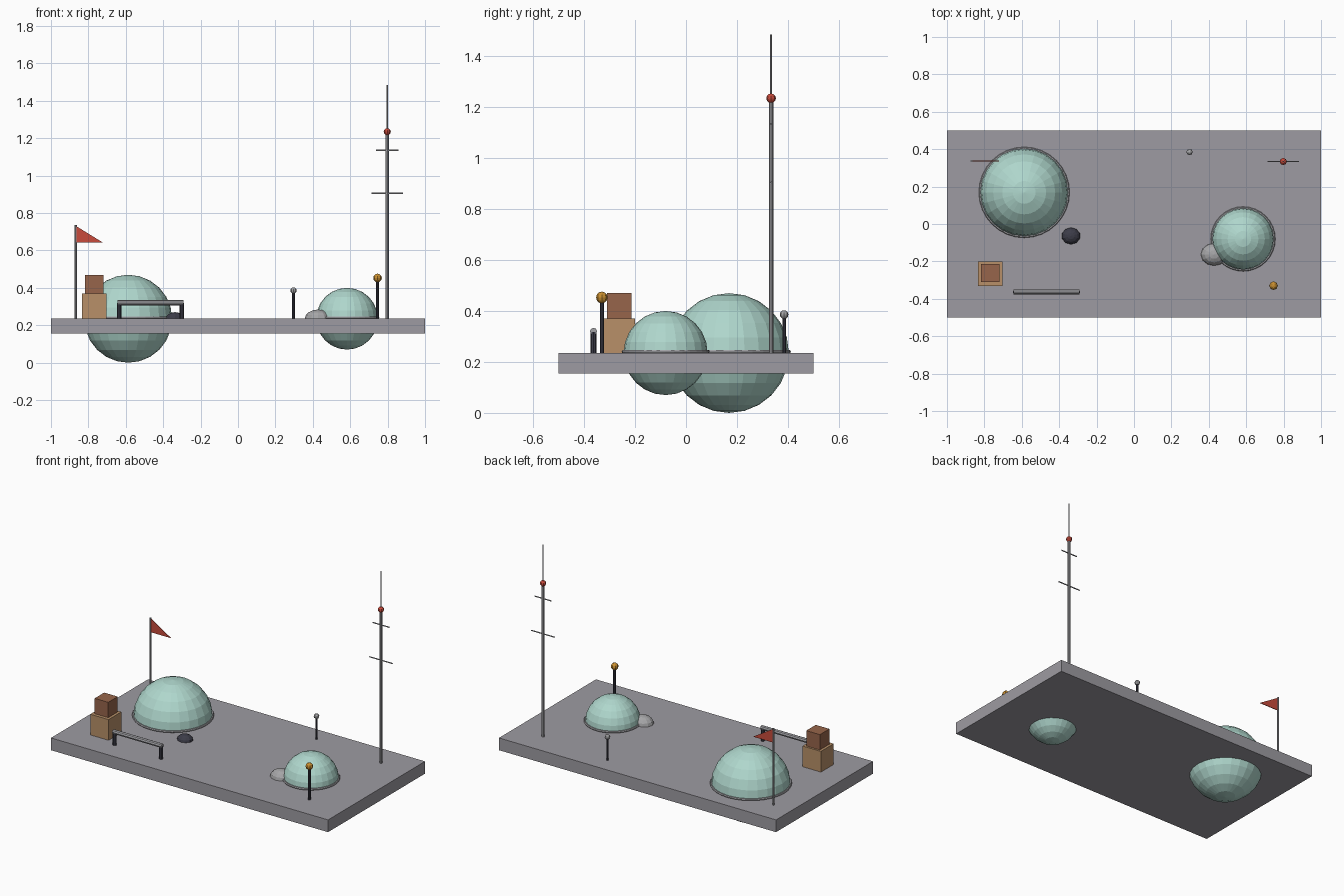
import bpy, bmesh, math
from mathutils import Vector, Matrix

if "Cube" in bpy.data.objects:
    bpy.data.objects.remove(bpy.data.objects["Cube"])

def mat(name, rgb):
    m = bpy.data.materials.new(name)
    m.diffuse_color = (*rgb, 1)
    m.use_nodes = True
    m.node_tree.nodes["Principled BSDF"].inputs["Base Color"].default_value = m.diffuse_color
    return m

DECK = mat("deck grey", (0.34, 0.33, 0.36))
GLASS = mat("dome green", (0.43, 0.68, 0.61))
METAL = mat("metal grey", (0.36, 0.36, 0.38))
DARK = mat("dark steel", (0.045, 0.045, 0.065))
RED = mat("red", (0.58, 0.07, 0.045))
AMBER = mat("amber", (0.60, 0.28, 0.03))
TAN = mat("tan crate", (0.48, 0.28, 0.14))
BROWN = mat("brown crate", (0.31, 0.13, 0.07))
STONE = mat("pale stone", (0.38, 0.38, 0.39))
TOP = 0.235  # deck surface height

def finish(bm, name, m):
    bmesh.ops.recalc_face_normals(bm, faces=bm.faces)
    me = bpy.data.meshes.new(name)
    bm.to_mesh(me)
    bm.free()
    me.materials.append(m)
    ob = bpy.data.objects.new(name, me)
    bpy.context.collection.objects.link(ob)
    return ob

def box(name, center, size, m):
    bm = bmesh.new()
    bmesh.ops.create_cube(bm, size=1, matrix=Matrix.Translation(center) @ Matrix.Diagonal((*size, 1)))
    return finish(bm, name, m)

def ball(name, center, radii, m, seg=8, rings=6):
    bm = bmesh.new()
    bmesh.ops.create_uvsphere(bm, u_segments=seg, v_segments=rings, radius=1,
                              matrix=Matrix.Translation(center) @ Matrix.Diagonal((*radii, 1)))
    return finish(bm, name, m)

def rod(name, a, b, r, m, sides=8):
    a, b = Vector(a), Vector(b)
    d = b - a
    rot = d.to_track_quat('Z', 'Y').to_matrix().to_4x4()
    bm = bmesh.new()
    bmesh.ops.create_cone(bm, cap_ends=True, segments=sides, radius1=r, radius2=r, depth=d.length,
                          matrix=Matrix.Translation((a + b) / 2) @ rot)
    return finish(bm, name, m)

# deck slab
box("deck", (0, 0, 0.195), (2, 1, 0.08), DECK)

# domes: full spheres through the deck, with a collar ring each
for name, x, y, r in (("large", -0.587, 0.169, 0.235), ("small", 0.583, -0.08, 0.165)):
    ball(name + "_dome", (x, y, TOP), (r, r, r), GLASS, 24, 12)
    bpy.ops.mesh.primitive_torus_add(location=(x, y, TOP + 0.005), major_radius=r + 0.001,
                                     minor_radius=0.007, major_segments=32, minor_segments=6)
    ring = bpy.context.object
    ring.name = name + "_dome_ring"
    ring.data.materials.append(METAL)

# antenna mast with crossbars, beacon and whip
mx, my = 0.798, 0.334
rod("mast", (mx, my, TOP), (mx, my, 1.235), 0.009, METAL)
rod("mast_whip", (mx, my, 1.235), (mx, my, 1.485), 0.0035, METAL, 6)
ball("mast_beacon", (mx, my, 1.235), (0.019,) * 3, RED)
for z, half in ((0.905, 0.083), (1.135, 0.06)):
    rod("mast_crossbar", (mx - half, my, z), (mx + half, my, z), 0.004, METAL, 6)

# flag pole and pennant
fx, fy = -0.868, 0.337
rod("flag_pole", (fx, fy, TOP), (fx, fy, 0.735), 0.006, METAL)
bm = bmesh.new()
sides = [[bm.verts.new((x, fy + dy, z)) for x, z in ((fx, 0.732), (fx, 0.642), (-0.722, 0.642))]
         for dy in (-0.002, 0.002)]
for s in sides:
    bm.faces.new(s)
for i in range(3):
    j = (i + 1) % 3
    bm.faces.new((sides[0][i], sides[0][j], sides[1][j], sides[1][i]))
finish(bm, "flag", RED)

# stacked crates
box("large_crate", (-0.768, -0.266, TOP + 0.0675), (0.132, 0.132, 0.135), TAN)
box("small_crate", (-0.768, -0.262, 0.42), (0.098, 0.098, 0.1), BROWN)

# handrail
for x in (-0.636, -0.3):
    rod("rail_post", (x, -0.363, TOP), (x, -0.363, 0.318), 0.012, DARK)
rod("rail_bar", (-0.645, -0.363, 0.32), (-0.291, -0.363, 0.32), 0.014, METAL)

# lamp posts
for name, x, y, z, r, m in (("amber_lamp", 0.746, -0.33, 0.453, 0.023, AMBER),
                            ("grey_lamp", 0.297, 0.385, 0.386, 0.017, STONE)):
    rod(name + "_post", (x, y, TOP), (x, y, z), 0.0085 if m is AMBER else 0.007, DARK)
    ball(name, (x, y, z), (r, r, r), m)

# boulders
ball("dark_rock", (-0.337, -0.064, TOP), (0.05, 0.045, 0.035), DARK, 10, 8)
ball("pale_rock", (0.428, -0.163, TOP), (0.071, 0.06, 0.049), STONE, 12, 8)
